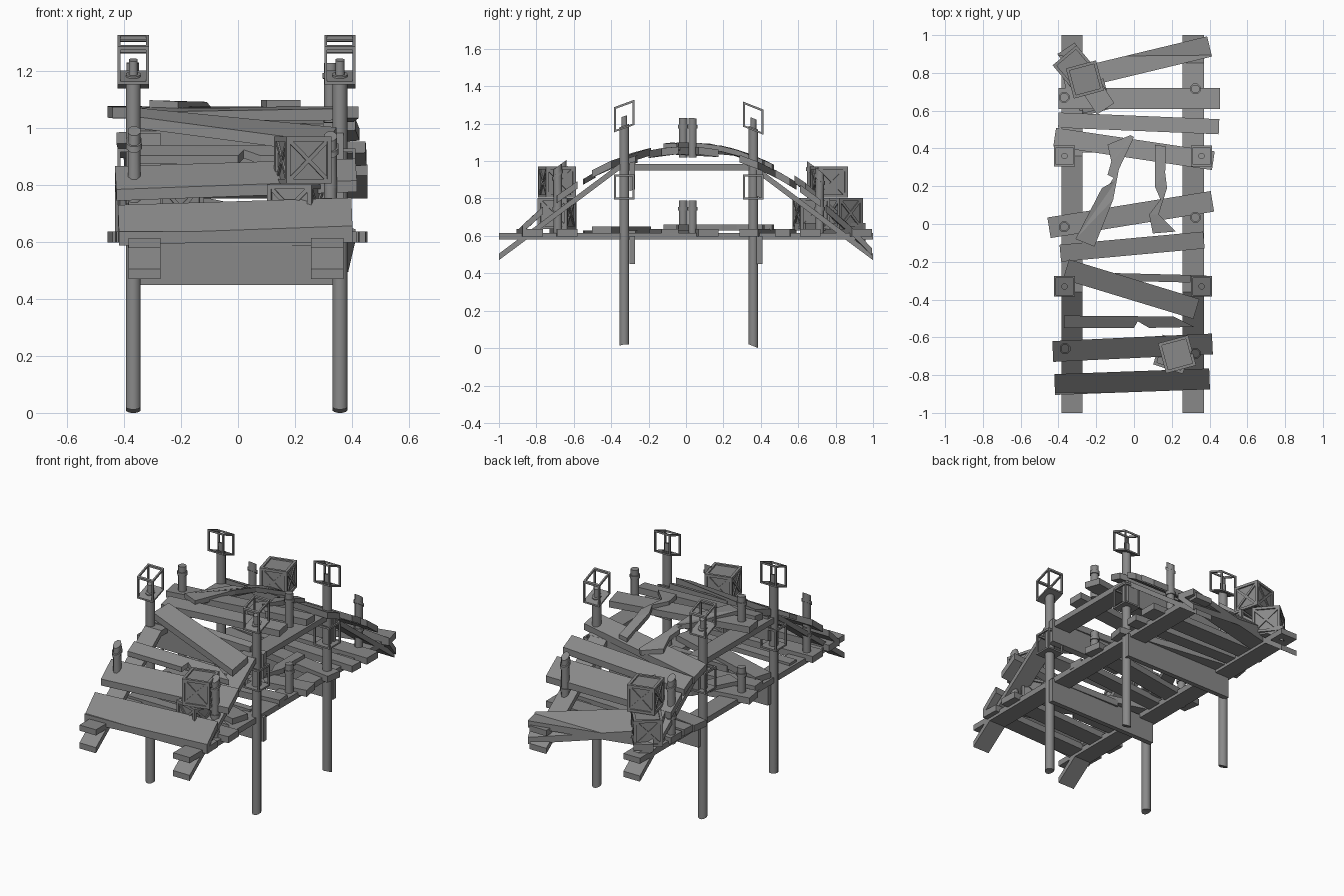
import bpy, bmesh, math
from mathutils import Matrix, Vector

if "Cube" in bpy.data.objects:
    bpy.data.objects.remove(bpy.data.objects["Cube"])

wood = bpy.data.materials.new("dark_wood")
wood.diffuse_color = (0.25, 0.25, 0.25, 1)
wood.use_nodes = True
wood.node_tree.nodes["Principled BSDF"].inputs["Base Color"].default_value = wood.diffuse_color


def rise(y):
    return 0.44 - 0.55 * y * y


def finish(name, bm, smooth=False):
    bmesh.ops.recalc_face_normals(bm, faces=bm.faces)
    me = bpy.data.meshes.new(name)
    bm.to_mesh(me)
    bm.free()
    me.materials.append(wood)
    ob = bpy.data.objects.new(name, me)
    bpy.context.collection.objects.link(ob)
    if smooth:
        bpy.ops.object.select_all(action='DESELECT')
        ob.select_set(True)
        bpy.context.view_layer.objects.active = ob
        bpy.ops.object.shade_smooth_by_angle(angle=math.radians(50))
    return ob


def prism(bm, outline, z0, z1):
    lo = [bm.verts.new((x, y, z0)) for x, y in outline]
    hi = [bm.verts.new((x, y, z1)) for x, y in outline]
    bm.faces.new(lo[::-1])
    bm.faces.new(hi)
    n = len(outline)
    for i in range(n):
        j = (i + 1) % n
        bm.faces.new((lo[i], lo[j], hi[j], hi[i]))


def strip(a, b, w):
    """Rectangle outline around the segment a-b."""
    a, b = Vector(a), Vector(b)
    d = (b - a).normalized() * w / 2
    n = Vector((-d.y, d.x))
    return [tuple(p) for p in (a + n, a - n, b - n, b + n)]


def rect(x0, x1, y0, y1):
    return [(x0, y0), (x1, y0), (x1, y1), (x0, y1)]


def disc(x, y, r, n=8):
    return [(x + r * math.cos(2 * math.pi * (i + .5) / n),
             y + r * math.sin(2 * math.pi * (i + .5) / n)) for i in range(n)]


def part(name, prisms, arched, smooth=False):
    bm = bmesh.new()
    for outline, z0, z1 in prisms:
        prism(bm, outline, z0, z1)
    bm.normal_update()
    bmesh.ops.triangulate(bm, faces=[f for f in bm.faces if len(f.verts) > 4])
    if arched:
        for v in bm.verts:
            v.co.z += rise(v.co.y)
    finish(("arched_" if arched else "flat_") + name, bm, smooth)


# Deck boards: start, end, width, z lift
PLANKS = [
    ((-.37, .755), (.40, .94), .11, 0), ((-.40, .665), (.455, .665), .11, 0),
    ((-.40, .55), (.45, .515), .08, 0), ((-.42, .46), (.42, .335), .10, 0),
    ((-.45, -.02), (.415, .12), .11, 0), ((-.39, -.155), (.37, -.085), .09, 0),
    ((-.36, -.24), (.33, -.45), .11, .012), ((-.10, -.28), (.30, -.29), .04, -.01),
    ((-.43, -.675), (.415, -.635), .11, 0), ((-.42, -.85), (.40, -.82), .11, 0),
    ((-.36, .93), (-.15, .61), .11, .03),
]
# Snapped boards with jagged outlines
BROKEN = [
    ([(-.37, -.55), (0, -.55), (.02, -.515), (.08, -.55), (.32, -.545),
      (.21, -.49), (-.37, -.485)], .6),
    ([(-.02, .47), (-.14, .42), (-.12, .33), (-.14, .26), (-.09, .235), (-.17, .19),
      (-.31, -.08), (-.21, -.12), (-.11, .13), (-.08, .29), (0, .46)], .632),
    ([(.11, .42), (.11, .2), (.14, .13), (.08, .05), (.10, -.05), (.22, -.04),
      (.13, .05), (.175, .19), (.165, .27), (.17, .41)], .63),
]
POSTS = [(sx * .368, y) for y in (-.33, .36) for sx in (-1, 1)]
POSTS = [(x if x < 0 else x - .01, y) for x, y in POSTS]
PEGS = [(-.37, .67), (.325, .715), (-.37, -.015), (.325, .035), (-.365, -.66), (.325, -.685)]

for arched in (False, True):
    part("planks", [(strip(a, b, w), .598 + dz, .638 + dz) for a, b, w, dz in PLANKS], arched)
    part("broken_planks", [(o, z, z + .03) for o, z in BROKEN], arched)
    # Stringers in three straight lengths
    ys = (-1, -.36, .36, 1)
    for name, x0, x1 in (("left", -.385, -.272), ("right", .256, .37)):
        part(name + "_stringer", [(rect(x0, x1, ys[i], ys[i + 1]), .58, .615)
                                  for i in range(3)], arched)
    # Hanging cross boards beside the posts
    part("cross_boards", [(rect(-.37, .385, y - .015, y + .015), .45, .60)
                          for y in (-.287, .393)], arched)
    # Round posts with a narrower tip
    part("posts", [q for x, y in POSTS for q in (
        (disc(x, y, .027, 12), -.358 if arched else .02, .81),
        (disc(x, y, .017), .81, .86))], arched, True)
    # Open lanterns on the posts
    for i, (x, y) in enumerate(POSTS):
        h, b = .055, .01
        boxes = [(rect(x - h, x + h, y - h, y + h), .795, .805)]
        for s in (-1, 1):
            c = s * (h - b / 2)
            boxes.append((rect(x - h, x + h, y + c - b / 2, y + c + b / 2), .917, .929))
            boxes.append((rect(x + c - b / 2, x + c + b / 2, y - h + b, y + h - b), .917, .929))
            for t in (-1, 1):
                k = t * (h - b / 2)
                boxes.append((rect(x + c - b / 2, x + c + b / 2,
                                   y + k - b / 2, y + k + b / 2), .8, .92))
        part("lantern_%d" % i, boxes, arched)
    # Mooring pegs with a collar
    part("pegs", [q for x, y in PEGS for q in (
        (disc(x, y, .024), .58, .79), (disc(x, y, .03), .735, .755))], arched, True)


def crate(name, x, y, z, s, turn):
    bm = bmesh.new()

    def box(c, d, rot=Matrix.Identity(4)):
        m = rot @ Matrix.Translation(c) @ Matrix.Diagonal((*d, 1))
        bmesh.ops.create_cube(bm, size=1, matrix=m)
    t = .016
    e = (s - t) / 2
    box((0, 0, 0), (s - .018,) * 3)
    for a in (-e, e):
        for b in (-e, e):
            box((0, a, b), (s, t, t))
            box((a, 0, b), (t, s, t))
            box((a, b, 0), (t, t, s))
    # Crossed braces on the four sides
    for k in range(4):
        side = Matrix.Rotation(k * math.pi / 2, 4, 'Z') @ Matrix.Translation((0, -s / 2 + .007, 0))
        for a in (-1, 1):
            box((0, 0, 0), (s * 1.25, .009, .014), side @ Matrix.Rotation(a * math.pi / 4, 4, 'Y'))
    bmesh.ops.transform(bm, verts=bm.verts, matrix=Matrix.Translation((x, y, z + s / 2))
                        @ Matrix.Rotation(math.radians(turn), 4, 'Z'))
    finish(name, bm)


# Crate stacks at both ends
crate("front_lower_crate", .205, -.69, .638, .165, -18)
crate("front_upper_crate", .228, -.69, .805, .165, 15)
crate("back_lower_crate", -.315, .83, .638, .165, 40)
crate("back_inner_crate", -.22, .67, .638, .165, 15)
crate("back_upper_crate", -.26, .765, .805, .165, 15)
